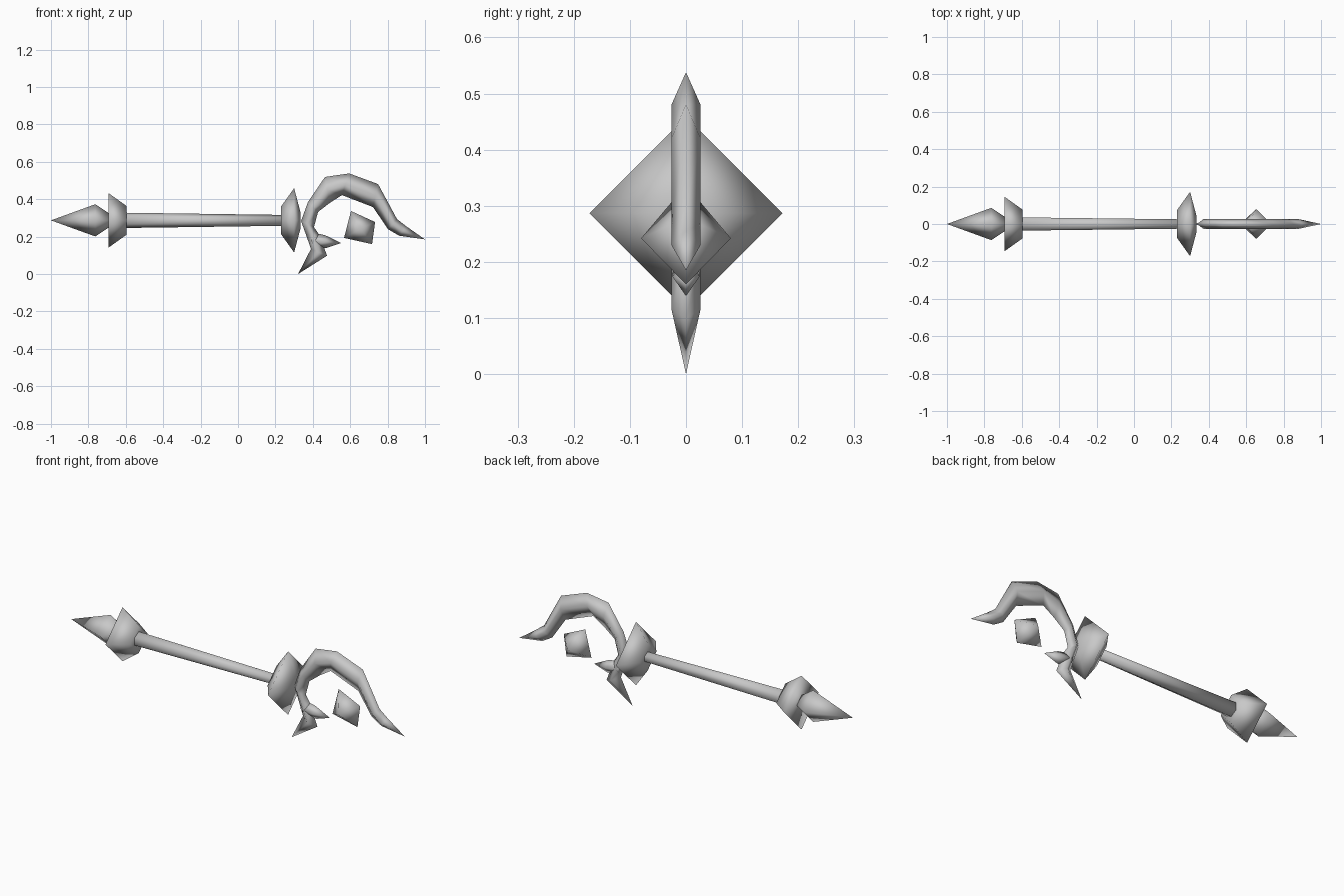
import bpy, bmesh, math

if "Cube" in bpy.data.objects:
    bpy.data.objects.remove(bpy.data.objects["Cube"])

metal = bpy.data.materials.new("grey metal")
metal.diffuse_color = (0.58, 0.58, 0.58, 1)
metal.use_nodes = True
metal.node_tree.nodes["Principled BSDF"].inputs["Base Color"].default_value = metal.diffuse_color
AXIS_Z = 0.287


def loft(name, rings):
    """Skin equal-length rings of points; a one-point ring is a tip."""
    bm = bmesh.new()
    loops = [[bm.verts.new(p) for p in ring] for ring in rings]
    for a, b in zip(loops, loops[1:]):
        n = max(len(a), len(b))
        for i in range(n):
            j = (i + 1) % n
            if len(a) == 1:
                bm.faces.new((a[0], b[j], b[i]))
            elif len(b) == 1:
                bm.faces.new((a[i], a[j], b[0]))
            else:
                bm.faces.new((a[i], a[j], b[j], b[i]))
    for end in (loops[0], loops[-1]):
        if len(end) > 2:
            bm.faces.new(end)
    bmesh.ops.recalc_face_normals(bm, faces=bm.faces)
    for f in bm.faces:
        f.smooth = True
    mesh = bpy.data.meshes.new(name)
    bm.to_mesh(mesh)
    bm.free()
    mesh.materials.append(metal)
    obj = bpy.data.objects.new(name, mesh)
    bpy.context.collection.objects.link(obj)
    return obj


def turned(name, profile, sides=4):
    """Stack of regular rings (x, radius) along the staff axis."""
    rings = []
    for x, r in profile:
        if r == 0:
            rings.append([(x, 0, AXIS_Z)])
        else:
            angles = [2 * math.pi * i / sides for i in range(sides)]
            rings.append([(x, r * math.sin(a), AXIS_Z + r * math.cos(a)) for a in angles])
    return loft(name, rings)


def blade(name, sections, half=0.026):
    """Diamond sections from (outer x, z, inner x, z); a pair is a tip."""
    rings = []
    for s in sections:
        if len(s) == 2:
            rings.append([(s[0], 0, s[1])])
        else:
            ox, oz, ix, iz = s
            mx, mz = (ox + ix) / 2, (oz + iz) / 2
            rings.append([(ox, 0, oz), (mx, half, mz), (ix, 0, iz), (mx, -half, mz)])
    return loft(name, rings)


# Staff parts along the axis
turned("end_spike", [(-1, 0), (-0.763, 0.086), (-0.69, 0.038)])
turned("end_collar", [(-0.693, 0.146), (-0.595, 0.076)])
turned("shaft", [(-0.62, 0.041), (0.25, 0.029)], 6)
turned("head_collar", [(0.23, 0.074), (0.30, 0.172), (0.335, 0.04)])

# Curved hook, from the far tip round to the lower tip
blade("hook", [
    (1.0, 0.185),
    (0.90, 0.255, 0.861, 0.205),
    (0.85, 0.294, 0.802, 0.240),
    (0.749, 0.481, 0.722, 0.358),
    (0.594, 0.538, 0.556, 0.422),
    (0.465, 0.519, 0.49, 0.38),
    (0.374, 0.385, 0.428, 0.332),
    (0.337, 0.283, 0.406, 0.251),
    (0.364, 0.209, 0.435, 0.209),
    (0.390, 0.134, 0.476, 0.098),
    (0.321, 0.0),
])

# Small inner thorn
blade("thorn", [
    (0.385, 0.225, 0.40, 0.14),
    (0.465, 0.208, 0.470, 0.139),
    (0.551, 0.166),
], 0.024)

# Floating gem
loft("gem", [
    [(0.655, -0.08, 0.242)],
    [(0.604, 0, 0.337), (0.733, 0, 0.278), (0.717, 0, 0.160), (0.567, 0, 0.193)],
    [(0.655, 0.08, 0.242)],
])
